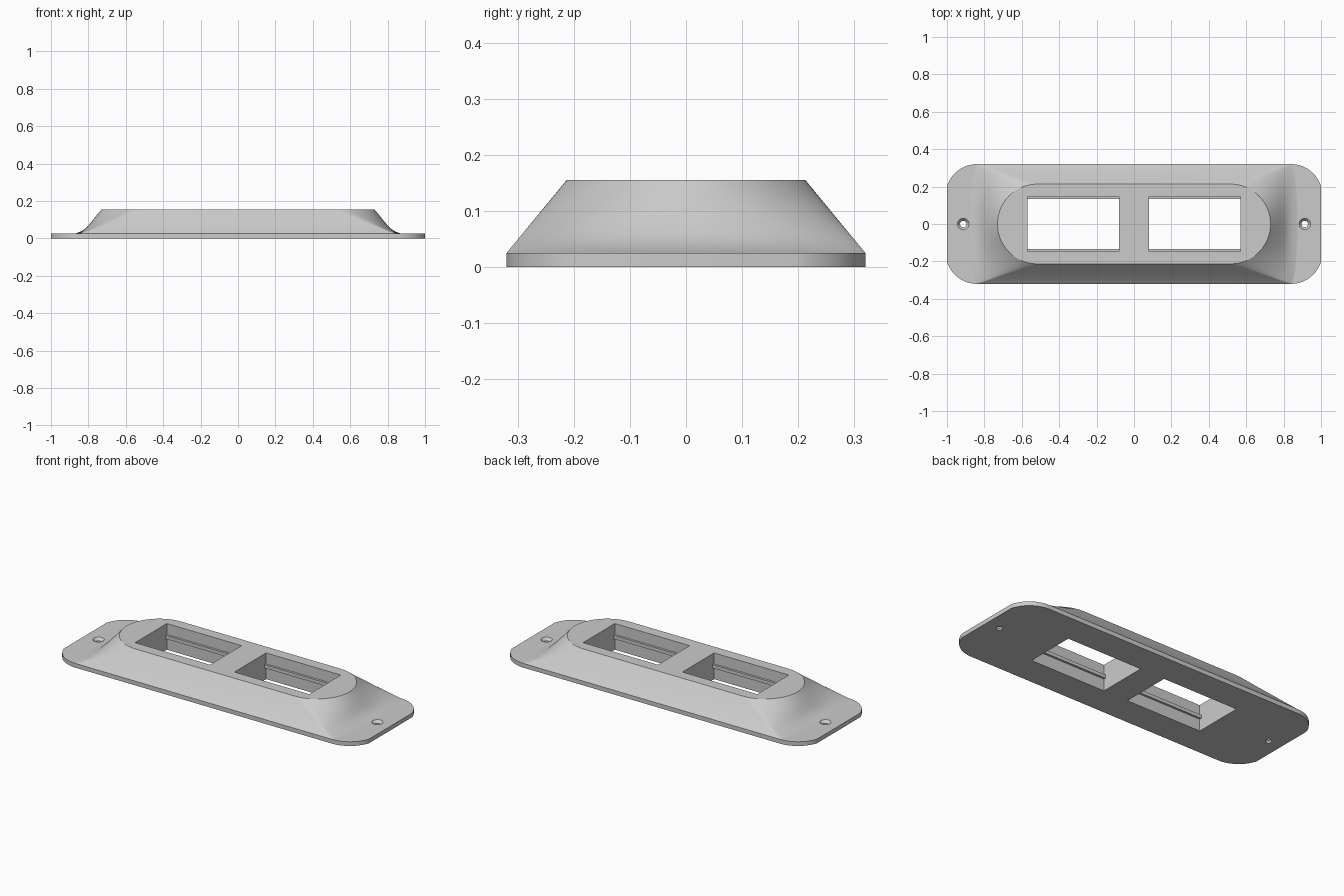
import bpy, bmesh
from math import sin, cos, pi, radians, asin

cube = bpy.data.objects.get("Cube")
if cube:
    bpy.data.objects.remove(cube, do_unlink=True)

BASE_Z, TOP_Z, HALF_Y = 0.025, 0.155, 0.32

grey = bpy.data.materials.new("light grey plastic")
grey.use_nodes = True
grey.diffuse_color = (0.6, 0.6, 0.6, 1)
grey.node_tree.nodes["Principled BSDF"].inputs["Base Color"].default_value = (0.6, 0.6, 0.6, 1)


def loft(name, rings):
    """Closed solid through a stack of equal-length rings."""
    bm = bmesh.new()
    loops = [[bm.verts.new(p) for p in ring] for ring in rings]
    n = len(loops[0])
    for a, b in zip(loops, loops[1:]):
        for i in range(n):
            j = (i + 1) % n
            bm.faces.new((a[i], a[j], b[j], b[i]))
    bm.faces.new(loops[0][::-1])
    bm.faces.new(loops[-1])
    bmesh.ops.recalc_face_normals(bm, faces=bm.faces)
    mesh = bpy.data.meshes.new(name)
    bm.to_mesh(mesh)
    bm.free()
    obj = bpy.data.objects.new(name, mesh)
    bpy.context.collection.objects.link(obj)
    mesh.materials.append(grey)
    return obj


def both_ends(half):
    """Complete an outline given its right half, running from -y to +y."""
    return half + [(-x, -y) for x, y in half]


# Mounting plate: rounded corners that meet the short ends at a slight angle
r, cx, steps = 0.167, 0.84, 16
cy = HALF_Y - r
start = asin(0.047 / r)
corner = []
for i in range(steps + 1):
    a = start + (pi / 2 - start) * i / steps
    corner.append((min(1, cx + r * cos(a)), cy + r * sin(a)))
corner[0] = (1, corner[0][1])
outline = both_ends([(x, -y) for x, y in reversed(corner)] + corner)
plate = loft("mounting_plate", [[(x, y, z) for x, y in outline] for z in (0, BASE_Z)])


# Raised housing: straight-ended foot blending into a stadium top, flared at the ends
def housing_ring(t):
    half = []
    for i in range(49):
        a = -pi / 2 + pi * i / 48
        foot = (0.835 + 0.04 * cos(a) * (1 - t) ** 8, HALF_Y * sin(a))
        top = (0.517 + 0.213 * cos(a), 0.213 * sin(a))
        half.append([f + (p - f) * t for f, p in zip(foot, top)])
    z = BASE_Z + (TOP_Z - BASE_Z) * t
    return [(x, y, z) for x, y in both_ends(half)]


housing = loft("raised_housing", [housing_ring((i / 20) ** 1.5) for i in range(21)])

# Cutters: two module windows with a retaining lip on the long walls
WIDE, LIP = 0.148, 0.135
side = [(WIDE, -0.1), (WIDE, 0.07), (LIP, 0.07), (LIP, 0.09), (WIDE, 0.09), (WIDE, 0.3)]
section = side + [(-y, z) for y, z in reversed(side)]
cutters = []
for label, s in (("left", 1), ("right", -1)):
    cutters.append(loft(label + "_window_cutter",
                        [[(s * x, y, z) for y, z in section] for x in (0.08, 0.57)]))
    # Countersunk screw hole
    cutters.append(loft(label + "_screw_cutter", [
        [(s * 0.913 + rad * cos(k * pi / 12), rad * sin(k * pi / 12), z) for k in range(24)]
        for rad, z in ((0.017, -0.1), (0.017, 0.01), (0.031, BASE_Z), (0.031, 0.1))]))

# Cut the openings, bake the result and shade
for obj in (plate, housing):
    for c in cutters:
        if obj is housing and "screw" in c.name:
            continue
        mod = obj.modifiers.new(c.name, "BOOLEAN")
        mod.operation, mod.solver, mod.object = "DIFFERENCE", "EXACT", c
    graph = bpy.context.evaluated_depsgraph_get()
    baked = bpy.data.meshes.new_from_object(obj.evaluated_get(graph))
    obj.modifiers.clear()
    obj.data = baked
for c in cutters:
    bpy.data.objects.remove(c, do_unlink=True)

bpy.ops.object.select_all(action="DESELECT")
for obj in (plate, housing):
    obj.select_set(True)
    bpy.context.view_layer.objects.active = obj
bpy.ops.object.shade_smooth_by_angle(angle=radians(25))
